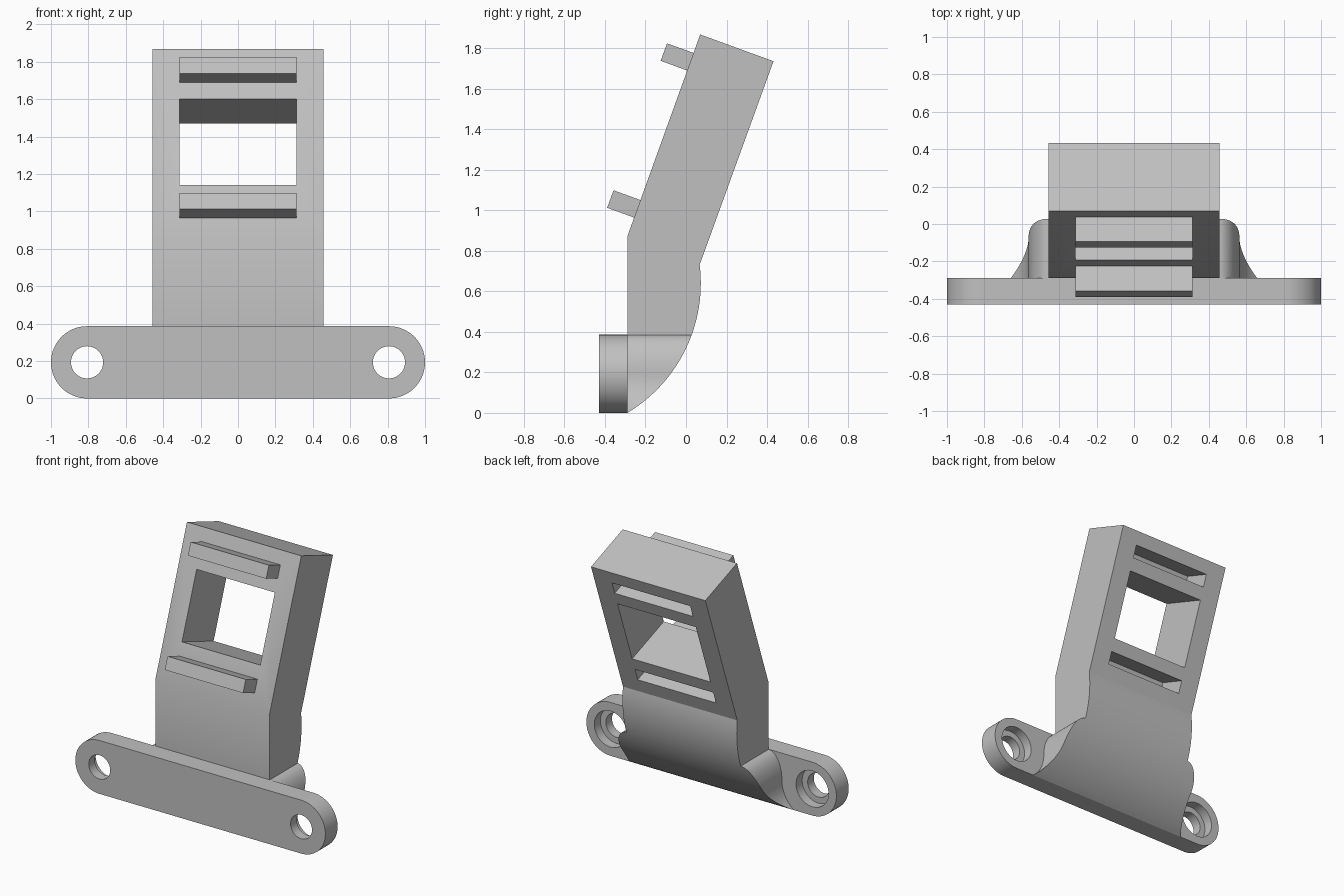
import bpy, bmesh, math
from mathutils import Matrix, Vector

if "Cube" in bpy.data.objects:
    bpy.data.objects.remove(bpy.data.objects["Cube"])

GREY = (0.53, 0.53, 0.53, 1)
grey = bpy.data.materials.new("light_grey_plastic")
grey.use_nodes = True
grey.diffuse_color = GREY
grey.node_tree.nodes["Principled BSDF"].inputs["Base Color"].default_value = GREY

BACK = -0.29                 # rear face of the mounting plate
FRONT = -0.43
HOLE_X, HOLE_Z = 0.807, 0.193
NECK_W = 0.457
TILT = math.radians(20)


def arc(cx, cy, rx, ry, start, end, steps):
    """Points on an elliptical arc, angles in degrees."""
    angles = [math.radians(start + (end - start) * i / steps) for i in range(steps + 1)]
    return [(cx + rx * math.cos(a), cy + ry * math.sin(a)) for a in angles]


def prism(name, outline, axis, lo, hi):
    """Extrude a flat outline along x (outline is y,z) or y (outline is x,z)."""
    bm = bmesh.new()
    place = (lambda p: (lo, p[0], p[1])) if axis == "x" else (lambda p: (p[0], lo, p[1]))
    face = bm.faces.new([bm.verts.new(place(p)) for p in outline])
    out = bmesh.ops.extrude_face_region(bm, geom=[face])
    verts = [v for v in out["geom"] if isinstance(v, bmesh.types.BMVert)]
    shift = Vector((hi - lo, 0, 0)) if axis == "x" else Vector((0, hi - lo, 0))
    bmesh.ops.translate(bm, verts=verts, vec=shift)
    bmesh.ops.recalc_face_normals(bm, faces=bm.faces)
    mesh = bpy.data.meshes.new(name)
    bm.to_mesh(mesh)
    bm.free()
    mesh.materials.append(grey)
    obj = bpy.data.objects.new(name, mesh)
    bpy.context.collection.objects.link(obj)
    return obj


def activate(obj):
    bpy.ops.object.select_all(action="DESELECT")
    obj.select_set(True)
    bpy.context.view_layer.objects.active = obj


def combine(obj, tool, operation):
    """Apply a boolean and discard the tool."""
    mod = obj.modifiers.new("cut", "BOOLEAN")
    mod.object, mod.operation, mod.solver = tool, operation, "EXACT"
    activate(obj)
    bpy.ops.object.modifier_apply(modifier=mod.name)
    bpy.data.objects.remove(tool)


def tilted_box(name, half_width, s0, s1, d0, d1):
    """Box on the sloping front: s runs up the slope, d runs into it."""
    up = Vector((math.sin(TILT), math.cos(TILT)))
    deep = Vector((math.cos(TILT), -math.sin(TILT)))
    base = Vector((BACK, 0.87))
    corners = [base + up * s + deep * d for s, d in ((s0, d0), (s1, d0), (s1, d1), (s0, d1))]
    return prism(name, corners, "x", -half_width, half_width)


# Mounting plate with rounded ends and counterbored screw holes
outline = (arc(HOLE_X, HOLE_Z, 0.193, 0.193, -90, 90, 32)
           + arc(-HOLE_X, HOLE_Z, 0.193, 0.193, 90, 270, 32))
plate = prism("mounting_plate", outline, "y", FRONT, BACK)
for side in (-1, 1):
    for radius, start in ((0.086, FRONT - 0.1), (0.13, BACK - 0.07)):
        circle = arc(side * HOLE_X, HOLE_Z, radius, radius, 0, 360, 48)[:-1]
        combine(plate, prism("hole_cutter", circle, "y", start, BACK + 0.1), "DIFFERENCE")

# Bent arm: side silhouette with a curved back
side_profile = [(BACK, 0.87), (BACK, 0)]
side_profile += arc(-0.673, 0.64, 0.746, 0.746, -59.08, 7, 36)[1:]
side_profile += [(0.432, 1.736), (0.07, 1.868)]
arm = prism("bent_arm", side_profile, "x", -0.9, 0.9)

# Front silhouette: flared foot cleared around the screws, bulge, straight neck
half = arc(HOLE_X, HOLE_Z, 0.243, 0.243, 240, 180, 20)
half += arc(NECK_W, HOLE_Z, HOLE_X - 0.243 - NECK_W, 0.192, 0, 90, 20)[1:]
half.append((NECK_W, 2.1))
silhouette = half + [(-x, z) for x, z in reversed(half)]
combine(arm, prism("silhouette_tool", silhouette, "y", -0.6, 0.7), "INTERSECT")

# Window through the neck
SLOT_W = 0.313
combine(arm, tilted_box("window_cutter", SLOT_W, 0.287, 0.777, -0.2, 0.6), "DIFFERENCE")

# Front bars, each with a matching pocket in the back
for name, s0 in (("lower", 0.1), ("upper", 0.872)):
    s1 = s0 + 0.092
    combine(arm, tilted_box("pocket_cutter", SLOT_W, s0, s1, 0.17, 0.6), "DIFFERENCE")
    tilted_box(name + "_bar", SLOT_W, s0, s1, -0.142, 0.03)

for obj in (plate, arm):
    activate(obj)
    bpy.ops.object.shade_smooth_by_angle(angle=math.radians(25))
